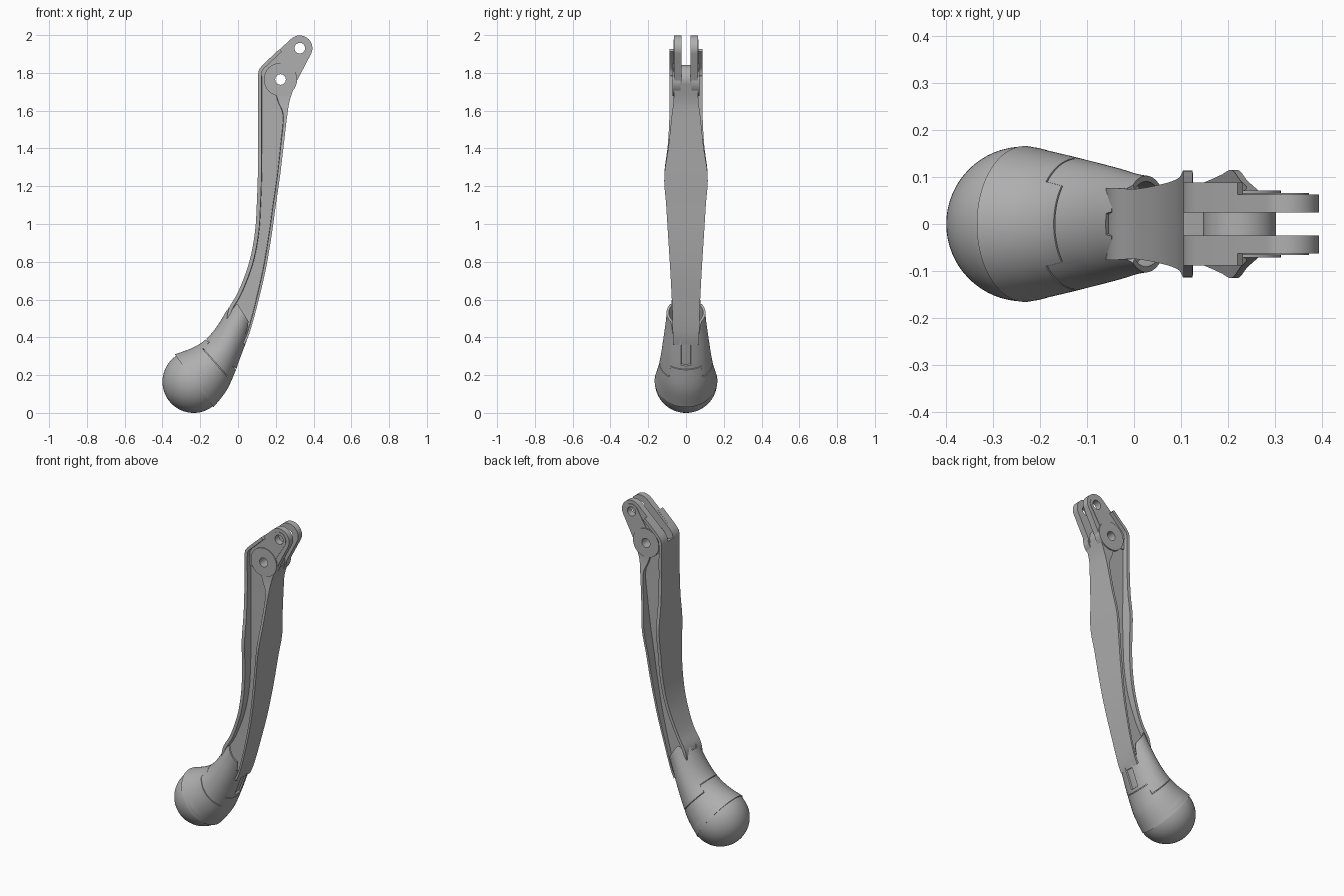
import bpy, bmesh, math
from mathutils import Vector

cube = bpy.data.objects.get("Cube")
if cube:
    bpy.data.objects.remove(cube, do_unlink=True)

grey = bpy.data.materials.new("satin_grey")
grey.use_nodes = True
grey.diffuse_color = (0.43, 0.43, 0.43, 1)
grey.node_tree.nodes["Principled BSDF"].inputs["Base Color"].default_value = (0.43, 0.43, 0.43, 1)

HUB, TIP = (0.225, 1.765), (0.327, 1.931)
TIP_R, HOLE_R = 0.067, 0.028


def finish(name, bm, cutter=None, angle=35):
    bmesh.ops.recalc_face_normals(bm, faces=bm.faces[:])
    mesh = bpy.data.meshes.new(name)
    bm.to_mesh(mesh)
    bm.free()
    mesh.materials.append(grey)
    ob = bpy.data.objects.new(name, mesh)
    bpy.context.collection.objects.link(ob)
    bpy.ops.object.select_all(action='DESELECT')
    ob.select_set(True)
    bpy.context.view_layer.objects.active = ob
    if cutter:
        mod = ob.modifiers.new("pin_holes", 'BOOLEAN')
        mod.operation, mod.solver, mod.object = 'DIFFERENCE', 'EXACT', cutter
        bpy.ops.object.modifier_apply(modifier=mod.name)
    bpy.ops.object.shade_smooth_by_angle(angle=math.radians(angle))
    return ob


def add_prism(bm, outline, y0, y1):
    """Extrude an (x, z) outline from y0 to y1."""
    face = bm.faces.new([bm.verts.new((x, y0, z)) for x, z in outline])
    out = bmesh.ops.extrude_face_region(bm, geom=[face])["geom"]
    bmesh.ops.translate(bm, vec=(0, y1 - y0, 0), verts=[g for g in out if isinstance(g, bmesh.types.BMVert)])


def arc(centre, r, a0, a1, n):
    angles = [math.radians(a0 + (a1 - a0) * i / n) for i in range(n + 1)]
    return [(centre[0] + r * math.cos(a), centre[1] + r * math.sin(a)) for a in angles]


def circle(centre, r, n=48):
    return arc(centre, r, 0, 360, n)[:-1]


def spline(rows, t):
    """Catmull-Rom sample of a list of equal-length rows."""
    i = min(int(t), len(rows) - 2)
    f = t - i
    p0, p1, p2, p3 = (rows[max(0, min(len(rows) - 1, i + k))] for k in (-1, 0, 1, 2))
    return [0.5 * (2 * b + (c - a) * f + (2 * a - 5 * b + 4 * c - d) * f * f
                   + (3 * b - a - 3 * c + d) * f ** 3) for a, b, c, d in zip(p0, p1, p2, p3)]


def skin(bm, rings, closed=False):
    """Join equal rings of points with quads, capping the ends if open."""
    vs = [[bm.verts.new(p) for p in ring] for ring in rings]
    n = len(vs[0])
    for i in range(len(vs) if closed else len(vs) - 1):
        a, b = vs[i], vs[(i + 1) % len(vs)]
        for j in range(n):
            bm.faces.new((a[j], a[(j + 1) % n], b[(j + 1) % n], b[j]))
    if not closed:
        bm.faces.new(vs[0][::-1])
        bm.faces.new(vs[-1])


# Pin hole cutter
bm = bmesh.new()
for c in (HUB, TIP):
    add_prism(bm, circle(c, HOLE_R, 32), -0.2, 0.2)
cutter = finish("pin_hole_cutter", bm)
cutter.hide_render = True

# Ball knob
bm = bmesh.new()
bmesh.ops.create_uvsphere(bm, u_segments=64, v_segments=32, radius=0.165)
bmesh.ops.translate(bm, vec=(-0.235, 0, 0.165), verts=bm.verts[:])
finish("ball_knob", bm)

# Sleeve sections: upper edge x z, lower edge x z, half width
SLEEVE = [(-0.335, 0.31, -0.13, 0.03, 0.166), (-0.24, 0.345, -0.06, 0.12, 0.147),
          (-0.17, 0.39, -0.01, 0.23, 0.132), (-0.11, 0.46, 0.025, 0.32, 0.12),
          (-0.05, 0.56, 0.055, 0.40, 0.107), (-0.015, 0.62, 0.08, 0.47, 0.102)]


def sleeve_point(t, a, scale=1.0):
    x0, z0, x1, z1, w = spline(SLEEVE, t)
    c, s = scale * math.cos(a) / 2, scale * math.sin(a)
    return Vector(((x0 + x1) / 2 + c * (x1 - x0), s * w, (z0 + z1) / 2 + c * (z1 - z0)))


def seam(a):
    return 1.45 if abs(math.cos(a)) < 0.78 else 2.0


def sleeve_end(a):
    s = abs(math.sin(a))
    if s < 0.22:  # key slot below, small notch above
        return 2.2 if math.cos(a) > 0 else 3.8
    return 4 + 0.7 * max(0, min(1, (s - 0.68) * 8)) ** 0.5


def sleeve(name, low, high, steps=14, n=180):
    angles = [2 * math.pi * j / n for j in range(n)]
    loop = [(i / steps, 1.0) for i in range(steps + 1)]
    loop += [(f, 0.88) for f, _ in reversed(loop)]
    bm = bmesh.new()
    skin(bm, [[sleeve_point(low(a) + (high(a) - low(a)) * f, a, k) for a in angles]
              for f, k in loop], closed=True)
    finish(name, bm)


sleeve("lower_collar", lambda a: 0.0, lambda a: seam(a) - 0.02)
sleeve("upper_collar", lambda a: seam(a) + 0.02, sleeve_end)

# Core filling the collars
bm = bmesh.new()
skin(bm, [[sleeve_point(0.4 + 0.25 * i, math.tau * j / 64, 0.9) for j in range(64)] for i in range(13)])
finish("collar_core", bm)

# Arm stations: upper edge x z, lower edge x z, half widths of both flanges, lower rib depth, web
ARM = [(-0.06, 0.50, 0.035, 0.36, 0.077, 0.07, 0.014, 0.045),
       (-0.045, 0.56, 0.06, 0.42, 0.077, 0.07, 0.014, 0.045),
       (0.005, 0.65, 0.097, 0.55, 0.075, 0.073, 0.014, 0.045),
       (0.06, 0.80, 0.145, 0.75, 0.085, 0.083, 0.014, 0.046),
       (0.09, 0.96, 0.178, 0.94, 0.095, 0.095, 0.014, 0.048),
       (0.10, 1.12, 0.20, 1.10, 0.104, 0.105, 0.014, 0.05),
       (0.105, 1.27, 0.222, 1.25, 0.114, 0.115, 0.014, 0.052),
       (0.105, 1.42, 0.241, 1.41, 0.096, 0.093, 0.015, 0.054),
       (0.105, 1.57, 0.26, 1.57, 0.088, 0.076, 0.02, 0.055),
       (0.105, 1.65, 0.273, 1.65, 0.088, 0.066, 0.06, 0.056),
       (0.105, 1.79, 0.30, 1.735, 0.088, 0.063, 0.12, 0.056)]


def arm_ring(t):
    x0, z0, x1, z1, wu, wl, rib, web = spline(ARM, t)
    a, b = Vector((x0, 0, z0)), Vector((x1, 0, z1))
    d = (b - a).normalized()
    size = (b - a).length
    half = [(0, wu), (0.02, wu), (0.022, web), (size - rib - 0.002, web), (size - rib, wl), (size, wl)]
    pts = half + [(u, -y) for u, y in reversed(half)]
    return [a + d * u + Vector((0, y, 0)) for u, y in pts]


bm = bmesh.new()
steps = 6 * (len(ARM) - 1)
skin(bm, [arm_ring(i / 6) for i in range(steps + 1)])
finish("lever_arm", bm, cutter, 28)

# Fork head: plates, edge lips, hub washers and tip pads on both sides
plate = [(0.105, 1.72), (0.105, 1.79), (0.111, 1.817), (0.13, 1.842)]
plate += arc(TIP, TIP_R, 133, -27, 20) + [(0.30, 1.735), (0.284, 1.70)]
lip = [(0.105, 1.785), (0.105, 1.79), (0.111, 1.817), (0.13, 1.842), (0.22, 1.926),
       (0.232, 1.912), (0.14, 1.826), (0.128, 1.81), (0.125, 1.785)]
away = math.degrees(math.atan2(TIP[1] - HUB[1], TIP[0] - HUB[0]))
low = (HUB[0] + (TIP[0] - HUB[0]) * 0.4, HUB[1] + (TIP[1] - HUB[1]) * 0.4)
pad = arc(TIP, 0.046, away - 90, away + 90, 20) + arc(low, 0.046, away + 90, away + 270, 20)
for side, s in (("front", -1), ("back", 1)):
    for part, outline, inner, outer in (("fork_plate", plate, 0.025, 0.063),
                                        ("edge_lip", lip, 0.04, 0.088),
                                        ("hub_washer", circle(HUB, 0.088), 0.03, 0.071),
                                        ("tip_pad", pad, 0.05, 0.066)):
        bm = bmesh.new()
        add_prism(bm, outline, s * inner, s * outer)
        finish(side + "_" + part, bm, cutter)

# Round spacer between the fork plates
bm = bmesh.new()
add_prism(bm, circle(HUB, 0.078), -0.026, 0.026)
finish("hub_spacer", bm, cutter)

bpy.data.objects.remove(cutter, do_unlink=True)
